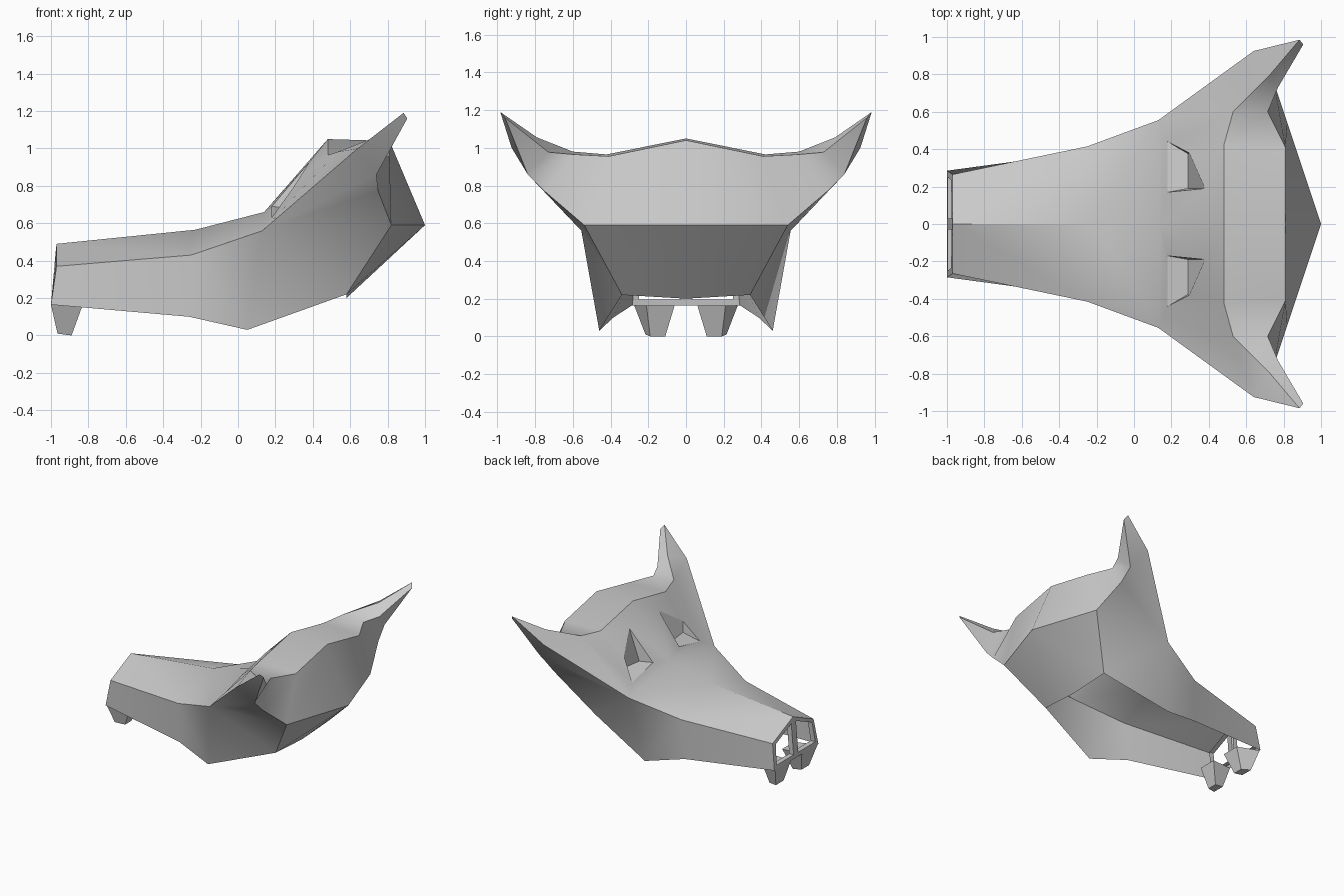
import bpy, bmesh
from mathutils import Vector

if "Cube" in bpy.data.objects:
    bpy.data.objects.remove(bpy.data.objects["Cube"])


def strip(bm, a, b):
    """Join two polylines of equal length with quads / triangles."""
    for i in range(len(a) - 1):
        pts = []
        for p in (a[i], a[i + 1], b[i + 1], b[i]):
            if p not in pts:
                pts.append(p)
        if len(pts) > 2:
            bm.faces.new([bm.verts.new(p) for p in pts])


def poly(bm, *pts):
    return bm.faces.new([bm.verts.new(p) for p in pts])


def finish(bm, name, angle=0.6):
    """Weld, make the object, mirror it over y and shade by angle."""
    bmesh.ops.remove_doubles(bm, verts=bm.verts, dist=0.002)
    bmesh.ops.recalc_face_normals(bm, faces=bm.faces)
    # open parts: the highest face has to look upwards
    bm.normal_update()
    top = max(bm.faces, key=lambda f: f.calc_center_median().z)
    if name == "head_shell" and top.normal.z < 0:
        bmesh.ops.reverse_faces(bm, faces=bm.faces)
    me = bpy.data.meshes.new(name)
    bm.to_mesh(me)
    bm.free()
    ob = bpy.data.objects.new(name, me)
    bpy.context.collection.objects.link(ob)
    bpy.ops.object.select_all(action='DESELECT')
    ob.select_set(True)
    bpy.context.view_layer.objects.active = ob
    mod = ob.modifiers.new("mirror", 'MIRROR')
    mod.use_axis = (False, True, False)
    bpy.ops.object.modifier_apply(modifier="mirror")
    bpy.ops.object.shade_smooth_by_angle(angle=angle)
    return ob


# outlines of one half, front (nose) to back
centre = [(-.97, 0, .49), (-.23, 0, .565), (.14, 0, .66)]
ridge = [(-.97, .265, .37), (-.25, .415, .43), (.13, .555, .56)]
jaw = [(-1, .285, .165), (-.26, .385, .10), (.05, .46, .03)]
tip, tip_back = (.885, .985, 1.19), (.905, .96, 1.16)
crest_front = [(.48, 0, 1.05), (.48, .42, .965), (.53, .6, .98),
               (.72, .79, 1.055), tip]
crest_back = [(.81, 0, 1.04), (.81, .41, .955), (.715, .6, .965),
              (.77, .73, .977), tip_back]
ear_outer = (.64, .925, 1.0)
cheek = [(1, 0, .59), (.82, .54, .59), (.75, .75, .77), (.74, .84, .86),
         tip_back]
neck = [(.58, 0, .2), (.58, .34, .22)]
eye = [(.18, .44, .63), (.295, .38, .79), (.38, .19, .925), (.18, .17, .69)]

# head shell: snout, open underneath
bm = bmesh.new()
strip(bm, centre, ridge)
strip(bm, ridge, jaw)

# forehead around the eye opening
A, B, C, D = eye
c2, r2, j2 = centre[2], ridge[2], jaw[2]
K0, K1, K2, K3 = crest_front[:4]
poly(bm, c2, D, C, K0)
poly(bm, c2, r2, A, D)
poly(bm, C, B, K1, K0)
poly(bm, A, K2, K1, B)
poly(bm, A, r2, K2)
poly(bm, r2, ear_outer, K2)
poly(bm, ear_outer, tip, K3, K2)

# eye sockets
E, F = (.29, .19, .68), (.29, .375, .70)
poly(bm, A, D, E, F)
poly(bm, F, E, C, B)
poly(bm, D, C, E)
poly(bm, A, F, B)

# crest between the ears, back of the head, neck
strip(bm, crest_front, crest_back)
strip(bm, crest_back, cheek)
strip(bm, cheek[:2], neck)

# cheeks and outside of the ears
q1, q2, q3 = cheek[1:4]
poly(bm, r2, j2, neck[1], q1)
poly(bm, r2, q1, q2)
poly(bm, r2, q2, q3, ear_outer)
poly(bm, ear_outer, q3, tip_back, tip)
finish(bm, "head_shell")

# nose frame: a rim with one opening per side
bm = bmesh.new()
outer = [Vector(p) for p in (centre[0], ridge[0], jaw[0], (-1, 0, .165))]
inner = [Vector(p) for p in ((-.975, .03, .445), (-.978, .235, .355),
                             (-.996, .25, .195), (-.996, .03, .195))]
deep = [p + Vector((.04, 0, 0)) for p in inner]
rings = [[tuple(p) for p in r + r[:1]] for r in (outer, inner, deep)]
strip(bm, rings[0], rings[1])
strip(bm, rings[1], rings[2])
finish(bm, "nose_frame", 0.5)

# fangs
bm = bmesh.new()
root = [(-1, .07, .165), (-1, .275, .165), (-.83, .21, .165), (-.83, .06, .165)]
point = [(-.965, .115, .01), (-.965, .215, .01), (-.89, .19, 0), (-.89, .11, 0)]
strip(bm, root + root[:1], point + point[:1])
poly(bm, *root)
poly(bm, *point)
finish(bm, "fangs", 0.3)
